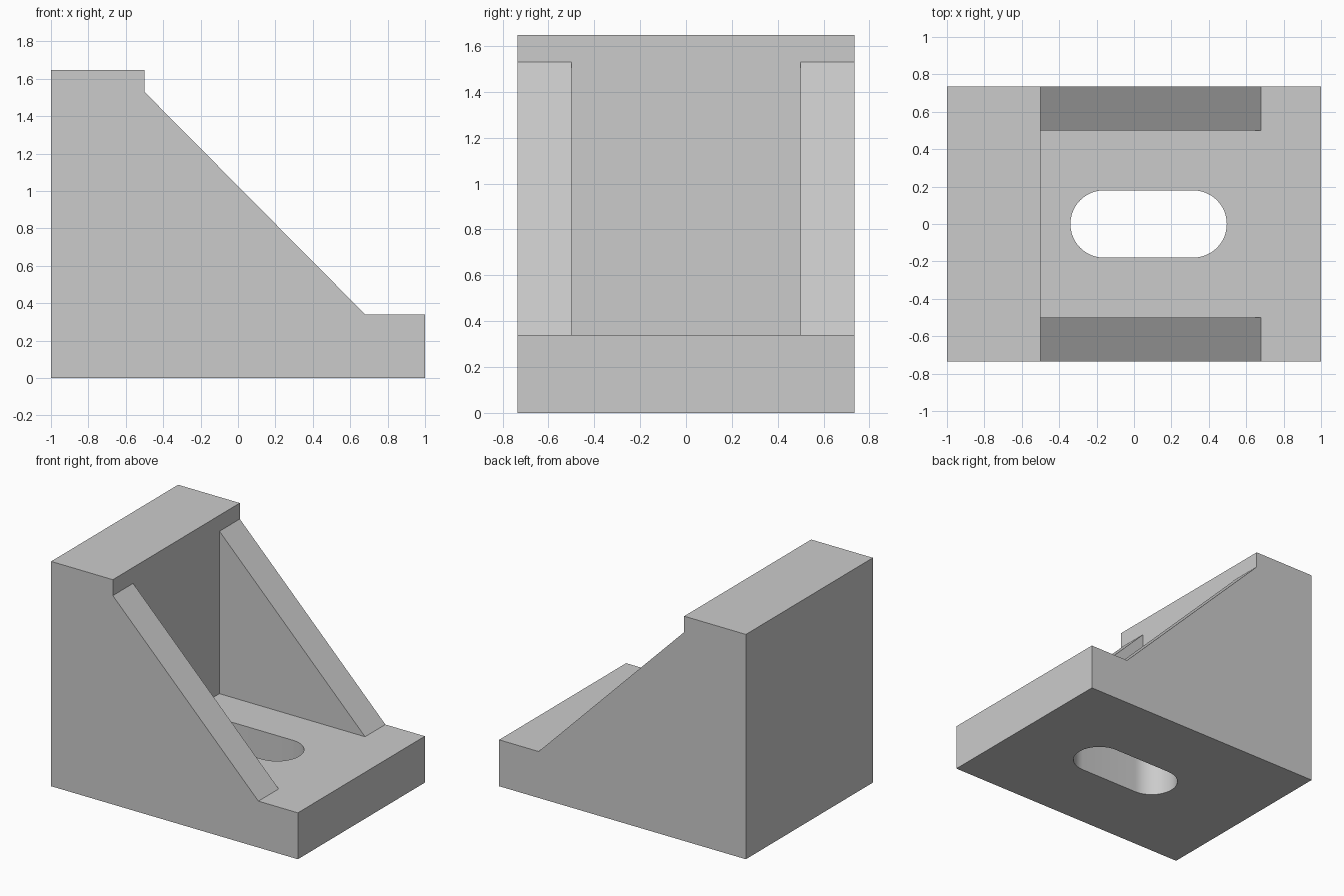
import bpy, bmesh
from math import pi, cos, sin

cube = bpy.data.objects.get("Cube")
if cube:
    bpy.data.objects.remove(cube, do_unlink=True)

grey = bpy.data.materials.new("plain_grey")
grey.use_nodes = True
colour = (0.6, 0.6, 0.6, 1)
grey.diffuse_color = colour
grey.node_tree.nodes["Principled BSDF"].inputs["Base Color"].default_value = colour

HALF_Y, RIB_Y = 0.735, 0.5
WALL_X, TOE_X = -0.5, 0.68
FLOOR_Z, RIB_Z, TOP_Z = 0.34, 1.53, 1.647


def prism(name, points, offset):
    """Extrude a closed outline of 3D points along an offset."""
    bm = bmesh.new()
    face = bm.faces.new([bm.verts.new(p) for p in points])
    grown = bmesh.ops.extrude_face_region(bm, geom=[face])["geom"]
    bmesh.ops.translate(bm, vec=offset, verts=[v for v in grown if isinstance(v, bmesh.types.BMVert)])
    bmesh.ops.recalc_face_normals(bm, faces=bm.faces)
    mesh = bpy.data.meshes.new(name)
    bm.to_mesh(mesh)
    bm.free()
    mesh.materials.append(grey)
    obj = bpy.data.objects.new(name, mesh)
    bpy.context.collection.objects.link(obj)
    return obj


def cut(target, cutter):
    mod = target.modifiers.new(cutter.name, "BOOLEAN")
    mod.operation, mod.solver, mod.object = "DIFFERENCE", "EXACT", cutter
    bpy.context.view_layer.objects.active = target
    bpy.ops.object.modifier_apply(modifier=mod.name)
    bpy.data.objects.remove(cutter, do_unlink=True)


# Solid bracket from its side outline
outline = [(-1, 0), (1, 0), (1, FLOOR_Z), (TOE_X, FLOOR_Z),
           (WALL_X, RIB_Z), (WALL_X, TOP_Z), (-1, TOP_Z)]
bracket = prism("angle_bracket", [(x, -HALF_Y, z) for x, z in outline], (0, 2 * HALF_Y, 0))

# Pocket between the two sloping ribs
pocket = [(WALL_X, FLOOR_Z), (1.2, FLOOR_Z), (1.2, 2), (WALL_X, 2)]
cut(bracket, prism("pocket_cutter", [(x, -RIB_Y, z) for x, z in pocket], (0, 2 * RIB_Y, 0)))

# Rounded slot through the base
SLOT_X, SLOT_R, REACH, STEPS = 0.078, 0.18, 0.238, 24
slot = []
for side, start in ((1, -pi / 2), (-1, pi / 2)):
    for i in range(STEPS + 1):
        a = start + pi * i / STEPS
        slot.append((SLOT_X + side * REACH + SLOT_R * cos(a), SLOT_R * sin(a), -0.1))
cut(bracket, prism("slot_cutter", slot, (0, 0, FLOOR_Z + 0.2)))

# Smooth only the slot ends
bpy.ops.object.select_all(action="DESELECT")
bracket.select_set(True)
bpy.context.view_layer.objects.active = bracket
bpy.ops.object.shade_smooth_by_angle(angle=pi / 6)
